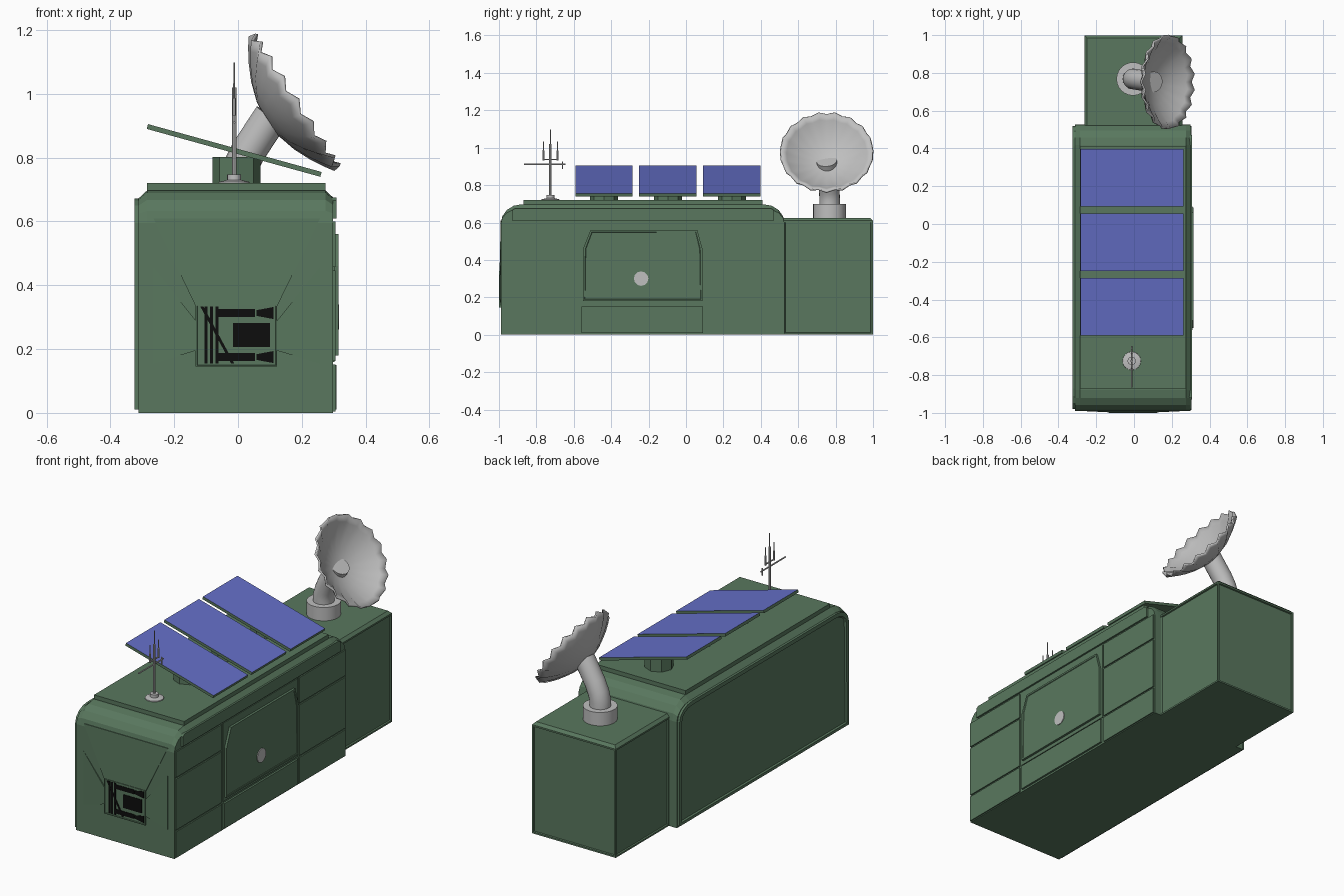
import bpy, bmesh, math
from mathutils import Vector

if "Cube" in bpy.data.objects:
    bpy.data.objects.remove(bpy.data.objects["Cube"])


def material(name, rgb):
    m = bpy.data.materials.new(name)
    m.diffuse_color = (*rgb, 1)
    m.use_nodes = True
    m.node_tree.nodes["Principled BSDF"].inputs["Base Color"].default_value = m.diffuse_color
    return m


GREEN = material("field green", (0.10, 0.187, 0.112))
BLUE = material("solar blue", (0.13, 0.16, 0.58))
GREY = material("light grey", (0.52, 0.52, 0.52))
BLACK = material("black", (0.004, 0.004, 0.004))


def finish(name, bm, mat, smooth=False):
    bmesh.ops.recalc_face_normals(bm, faces=bm.faces)
    me = bpy.data.meshes.new(name)
    bm.to_mesh(me)
    bm.free()
    me.materials.append(mat)
    if smooth:
        me.shade_smooth()
        me.set_sharp_from_angle(angle=math.radians(40))
    ob = bpy.data.objects.new(name, me)
    bpy.context.collection.objects.link(ob)
    return ob


def loft(name, rings, mat, smooth=False):
    """Skin matching rings of 3D points and cap both ends."""
    bm = bmesh.new()
    vs = [[bm.verts.new(p) for p in r] for r in rings]
    n = len(vs[0])
    for a, b in zip(vs, vs[1:]):
        for i in range(n):
            j = (i + 1) % n
            bm.faces.new((a[i], a[j], b[j], b[i]))
    bm.faces.new(vs[0])
    bm.faces.new(vs[-1])
    return finish(name, bm, mat, smooth)


def prism(name, pts, axis, a, b, mat):
    """Extrude a 2D outline along x (pts = y,z) or y (pts = x,z)."""
    put = (lambda p, d: (d, *p)) if axis == "x" else (lambda p, d: (p[0], d, p[1]))
    return loft(name, [[put(p, d) for p in pts] for d in (a, b)], mat)


def rect(a0, b0, a1, b1):
    return [(a0, b0), (a1, b0), (a1, b1), (a0, b1)]


def tube(name, pts, radii, mat, n=16):
    pts = [Vector(p) for p in pts]
    rings = []
    for i, p in enumerate(pts):
        d = pts[min(i + 1, len(pts) - 1)] - pts[max(i - 1, 0)]
        q = Vector((0, 0, 1)).rotation_difference(d)
        r = radii[i] if isinstance(radii, list) else radii
        rings.append([p + q @ Vector((r * math.cos(t), r * math.sin(t), 0))
                      for t in (2 * math.pi * k / n for k in range(n))])
    return loft(name, rings, mat, n > 8)


def recess(ob, direction, margin, slope, depth):
    """Frame the faces looking in a direction and sink their middles."""
    bm = bmesh.new()
    bm.from_mesh(ob.data)
    fs = [f for f in bm.faces if f.normal.dot(Vector(direction)) > 0.98]
    bmesh.ops.inset_individual(bm, faces=fs, thickness=margin, depth=0)
    bmesh.ops.inset_individual(bm, faces=fs, thickness=slope, depth=-depth)
    bm.to_mesh(ob.data)
    bm.free()


def hull_profile(top, y0=-0.99, y1=0.527, z0=0.0):
    """Side outline with rounded front and rear roof corners."""
    ry, zc = 0.11, 0.595
    arc = [math.radians(a) for a in (0, 22, 45, 68, 90)]
    front = [(y0 + ry - ry * math.cos(a), zc + (top - zc) * math.sin(a)) for a in arc]
    rear = [(y1 - ry + ry * math.cos(a), zc + (top - zc) * math.sin(a)) for a in reversed(arc)]
    return [(y0, z0)] + front + rear + [(y1, z0)]


# Main cabin with chamfered roof sides
loft("cabin", [[(x, y, z) for y, z in hull_profile(t)] for x, t in
               ((-0.312, 0.672), (-0.285, 0.697), (0.275, 0.697), (0.298, 0.675))], GREEN)
loft("roof_slab", [[(x * s - 0.005, y, z) for x, y in rect(-0.28, -0.87, 0.28, 0.41)]
                   for z, s in ((0.68, 1), (0.72, 1))], GREEN)

# Left side: one large framed panel
left = prism("left_side_panel", hull_profile(0.672, -0.98, 0.52, 0.01), "x", -0.325, -0.311, GREEN)
recess(left, (-1, 0, 0), 0.022, 0.006, 0.009)

# Right side: stacked plates either side of the door, roof rail
for label, y0, y1 in (("front", -0.985, -0.58), ("rear", 0.112, 0.52)):
    for i, (z0, z1) in enumerate(((0.005, 0.152), (0.162, 0.447), (0.457, 0.6))):
        prism(f"right_{label}_plate_{i + 1}", rect(y0, z0, y1, z1), "x", 0.29, 0.305, GREEN)
prism("right_roof_rail", [(-0.93, 0.61), (0.47, 0.61), (0.47, 0.665), (0.455, 0.675),
                          (-0.915, 0.675), (-0.93, 0.665)], "x", 0.28, 0.308, GREEN)
prism("door_surround", rect(-0.565, 0.16, 0.1, 0.6), "x", 0.29, 0.302, GREEN)
door = prism("door", [(-0.55, 0.18), (0.088, 0.18), (0.088, 0.46), (0.06, 0.56),
                      (-0.51, 0.56), (-0.55, 0.46)], "x", 0.29, 0.315, GREEN)
recess(door, (1, 0, 0), 0.012, 0.003, 0.003)
prism("door_step", rect(-0.56, 0.01, 0.092, 0.15), "x", 0.29, 0.309, GREEN)
tube("door_disc", [(0.305, -0.24, 0.3), (0.316, -0.24, 0.3)], 0.039, GREY, 12)

# Front: sloping fairings around a raised equipment panel
XL, XR, CX = -0.133, 0.123, -0.005


def fairing(name, outer, inner):
    pts = outer + inner
    loft(name, [[(x, -0.98, z) for x, z in pts],
                [(x, -0.9905 if i < 2 else -0.997, z) for i, (x, z) in enumerate(pts)]], GREEN)


fairing("upper_fairing", [(-0.265, 0.61), (0.257, 0.61)], [(XR, 0.335), (XL, 0.335)])
for side, xi, xo in (("left", XL, -0.265), ("right", XR, 0.257)):
    fairing(f"{side}_fairing", [(xo, 0.155), (xo, 0.455)], [(xi, 0.29), (xi, 0.195)])
panel = prism("equipment_panel", rect(XL, 0.145, XR, 0.34), "y", -0.98, -1.0, GREEN)
recess(panel, (0, -1, 0), 0.006, 0.002, 0.004)


# Black equipment plates
def plate(name, pts):
    prism(name, pts, "y", -0.994, -0.999, BLACK)


for i, x in enumerate((-0.105, -0.088, -0.071)):
    plate(f"upright_bar_{i + 1}", rect(x, 0.155, x + 0.01, 0.333))
plate("diagonal_bar", [(-0.118, 0.333), (-0.108, 0.333), (-0.012, 0.155), (-0.022, 0.155)])
plate("square_vent", rect(-0.015, 0.207, 0.1, 0.282))
for i, z in enumerate((0.313, 0.175)):
    plate(f"slot_bar_{i + 1}", rect(-0.062, z - 0.012, 0.053, z + 0.012))
    plate(f"slot_flare_{i + 1}", [(0.058, z - 0.009), (0.112, z - 0.019),
                                  (0.112, z + 0.019), (0.058, z + 0.009)])

# Rear equipment box with framed sides
box = loft("rear_box", [[(x, y, z) for x, y in rect(-0.263 + i, 0.52, 0.257 - i, 0.999 - i)]
                        for z, i in ((0, 0), (0.61, 0), (0.625, 0.015))], GREEN)
for d in ((1, 0, 0), (-1, 0, 0), (0, 1, 0)):
    recess(box, d, 0.013, 0.003, 0.008)

# Three tilted solar panels on octagonal pedestals
for i, y in enumerate((-0.438, -0.097, 0.245)):
    sp = prism(f"solar_panel_{i + 1}", [(-0.282, 0.905), (0.262, 0.755), (0.258, 0.74), (-0.286, 0.89)],
               "y", y - 0.153, y + 0.153, GREEN)
    sp.data.materials.append(BLUE)
    for f in sp.data.polygons:
        f.material_index = int(f.normal.z > 0.9)
    tube(f"panel_pedestal_{i + 1}", [(CX, y, 0.71), (CX, y, 0.802)], 0.075, GREEN, 8)

# Roof antenna: base, mast, crossbar and upright prongs
AX, AY = -0.012, -0.725
tube("antenna_foot", [(AX, AY, 0.715), (AX, AY, 0.724), (AX, AY, 0.73)], [0.05, 0.048, 0.022], GREY)
tube("antenna_collar", [(AX, AY, 0.72), (AX, AY, 0.747)], 0.022, GREY)
tube("antenna_mast", [(AX, AY, 0.74), (AX, AY, 1.02)], 0.007, GREY, 8)
tube("antenna_tip", [(AX, AY, 1.01), (AX, AY, 1.098)], 0.0025, GREY, 6)
tube("antenna_crossbar", [(AX, -0.865, 0.911), (AX, -0.645, 0.911)], 0.004, GREY, 6)
tube("prong_link", [(AX, AY - 0.038, 0.937), (AX, AY + 0.038, 0.937)], 0.004, GREY, 6)
for side, s in (("front", -1), ("rear", 1)):
    y = AY + s * 0.038
    tube(f"{side}_prong", [(AX, y, 0.932), (AX, y, 0.985), (AX, y, 0.987), (AX, y, 1.032)],
         [0.006, 0.006, 0.003, 0.003], GREY, 6)
tube("crossbar_end", [(AX, -0.66, 0.885), (AX, -0.66, 0.925)], 0.004, GREY, 6)

# Dish mount and bent arm
tube("dish_mount", [(CX, 0.768, 0.615), (CX, 0.768, 0.70)], 0.088, GREY, 24)
tube("dish_arm", [(CX, 0.768, 0.69), (CX, 0.768, 0.73), (0.007, 0.766, 0.77), (0.032, 0.762, 0.82),
                  (0.105, 0.752, 0.93)], 0.055, GREY, 20)

# Fluted dish: bowl whose rim ripples back and forth
SEG, R, DEPTH = 36, 0.247, 0.105
bm = bmesh.new()
rows = []
for t in (0.25, 0.5, 0.72, 0.88, 1.0):
    rows.append([bm.verts.new((R * t * math.cos(2 * math.pi * k / SEG),
                               R * t * math.sin(2 * math.pi * k / SEG),
                               DEPTH * (t * t - 1) + 0.011 * t ** 3 * (-1) ** k))
                 for k in range(SEG)])
hub = bm.verts.new((0, 0, -DEPTH))
for k in range(SEG):
    j = (k + 1) % SEG
    bm.faces.new((hub, rows[0][k], rows[0][j]))
    for a, b in zip(rows, rows[1:]):
        bm.faces.new((a[k], b[k], b[j], a[j]))
dish = finish("dish", bm, GREY, True)
dish.location = (0.18, 0.752, 0.977)
dish.rotation_euler = Vector((0.843, 0, 0.538)).to_track_quat("Z", "Y").to_euler()
mod = dish.modifiers.new("thickness", "SOLIDIFY")
mod.thickness = 0.01
mod.offset = 0
